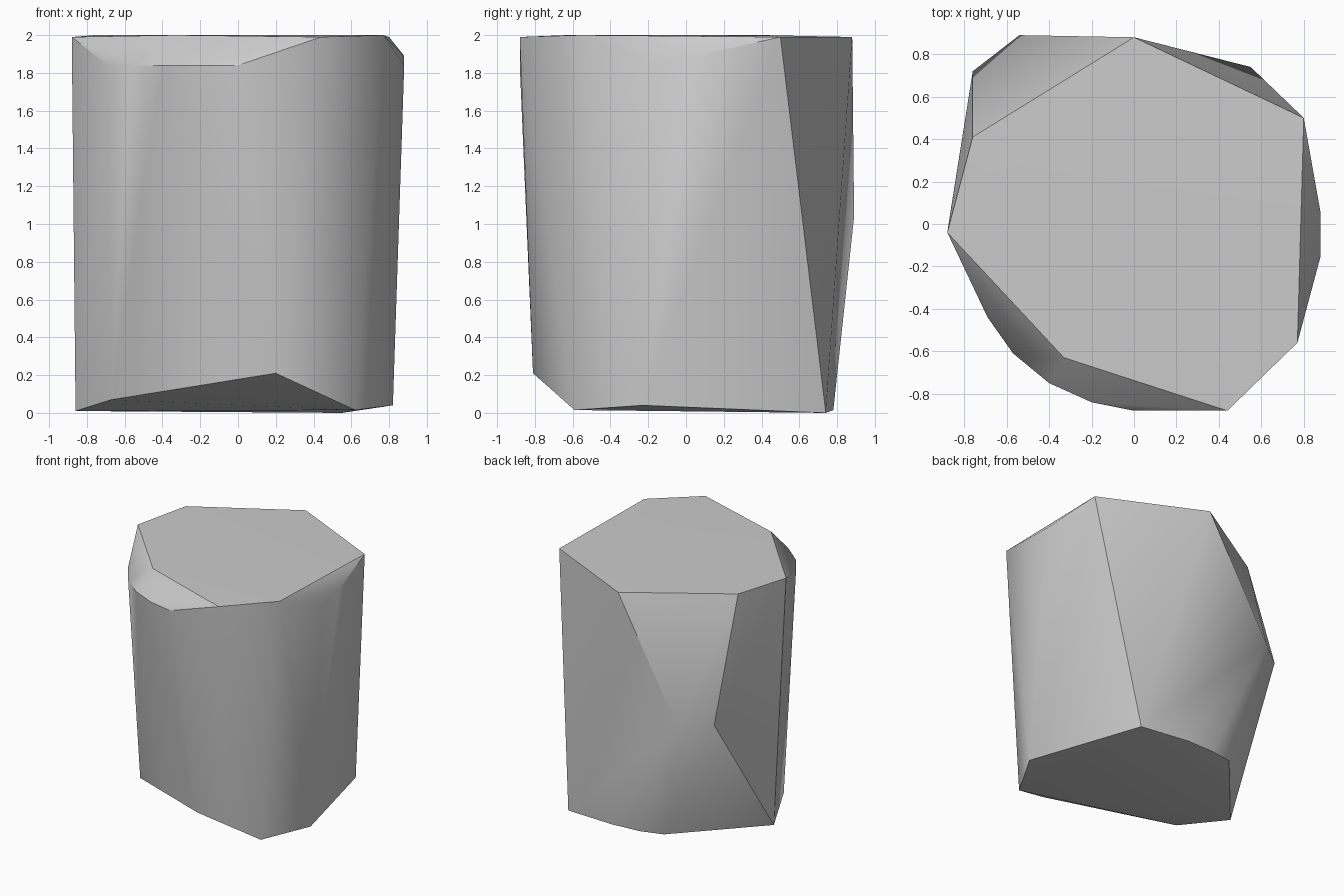
import bpy
import bmesh
import math

default_cube = bpy.data.objects.get("Cube")
if default_cube:
    bpy.data.objects.remove(default_cube, do_unlink=True)


def flat_material(name, colour):
    """Plain single-colour material for viewport and render."""
    material = bpy.data.materials.new(name)
    material.use_nodes = True
    material.diffuse_color = colour
    shader = next(n for n in material.node_tree.nodes if n.type == "BSDF_PRINCIPLED")
    shader.inputs["Base Color"].default_value = colour
    return material


def hull_object(name, corners, material, crease_angle):
    """Wrap a convex skin round the corners, smooth except at creases."""
    bm = bmesh.new()
    for corner in corners:
        bm.verts.new(corner)
    result = bmesh.ops.convex_hull(bm, input=bm.verts[:])
    unused = [g for g in result["geom_interior"] if isinstance(g, bmesh.types.BMVert)]
    bmesh.ops.delete(bm, geom=unused, context="VERTS")
    bmesh.ops.recalc_face_normals(bm, faces=bm.faces[:])
    mesh = bpy.data.meshes.new(name)
    bm.to_mesh(mesh)
    bm.free()
    mesh.materials.append(material)
    block = bpy.data.objects.new(name, mesh)
    bpy.context.collection.objects.link(block)
    bpy.ops.object.select_all(action="DESELECT")
    block.select_set(True)
    bpy.context.view_layer.objects.active = block
    bpy.ops.object.shade_smooth_by_angle(angle=math.radians(crease_angle))
    return block


# Corners of the level top face
top_face = [(0, .88, 1.99), (.8, .5, 1.99), (.77, -.56, 2), (.44, -.88, 1.99),
            (-.33, -.63, 2), (-.88, -.04, 1.99), (-.76, .41, 2)]

# Rounded lower edge of the front chamfer, all at one height
chamfer_height = 1.84
chamfer_plan = [(0, -.88), (-.2, -.84), (-.4, -.75), (-.57, -.61), (-.69, -.44)]
front_chamfer = [(x, y, chamfer_height) for x, y in chamfer_plan]

# Lower edge of the small side chamfer
side_chamfer = [(.88, -.15, chamfer_height), (.88, .05, 1.89)]

# Lower edge of the long sloping cut at the back
back_cut = [(-.54, .89, 1.04), (-.76, .72, 1.04)]

# Uneven base, with a raised corner at the front
base = [(.2, -.81, .21), (.62, -.59, .015), (.82, -.23, .04), (.55, .74, 0),
        (.13, .78, .015), (-.115, .77, .02), (-.31, .73, .03),
        (-.86, .09, .01), (-.67, -.31, .07)]

stone_grey = flat_material("stone grey", (.6, .6, .6, 1))
hull_object("faceted_block", top_face + front_chamfer + side_chamfer + back_cut + base,
            stone_grey, crease_angle=30)
